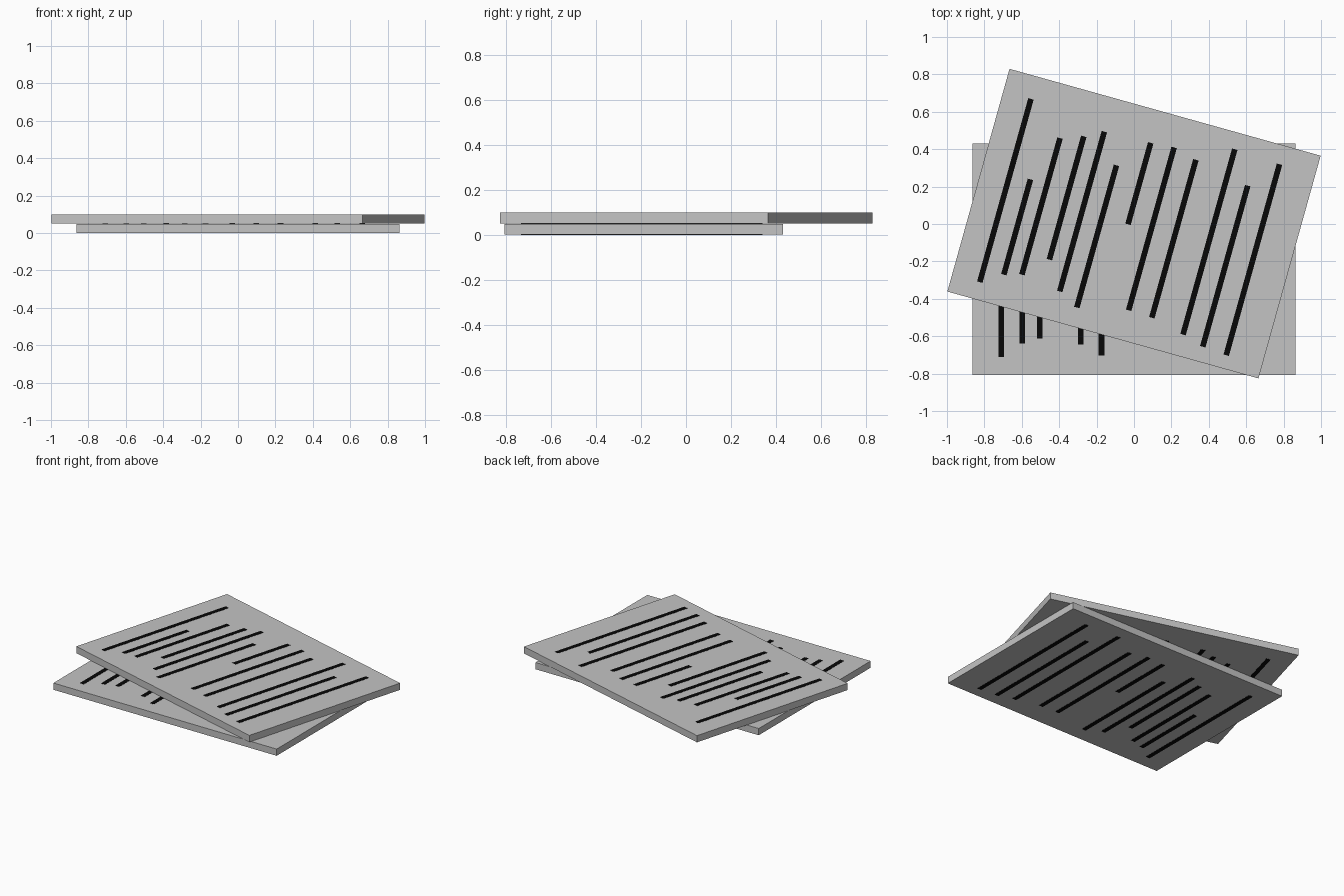
import bpy, bmesh, math
from mathutils import Matrix

if "Cube" in bpy.data.objects:
    bpy.data.objects.remove(bpy.data.objects["Cube"])

LENGTH, WIDTH, THICK = 1.727, 1.236, 0.05
SKIN = 0.0015          # how far the painted lines stand off the slab
LINE_W = 0.03

# x position, lower end, upper end of each line on a sheet
LINES = [(-0.71, -0.523, 0.494), (-0.597, -0.45, 0.079), (-0.504, -0.424, 0.334),
         (-0.384, -0.307, 0.377), (-0.285, -0.456, 0.431), (-0.174, -0.514, 0.275),
         (-0.03, -0.012, 0.44), (0.097, -0.454, 0.45), (0.227, -0.459, 0.418),
         (0.412, -0.501, 0.528), (0.531, -0.535, 0.359), (0.664, -0.545, 0.515)]


def material(name, rgb):
    m = bpy.data.materials.new(name)
    m.diffuse_color = (*rgb, 1)
    m.use_nodes = True
    m.node_tree.nodes["Principled BSDF"].inputs["Base Color"].default_value = m.diffuse_color
    return m


GREY = material("light_grey", (0.55, 0.55, 0.55))
BLACK = material("black", (0.002, 0.002, 0.002))


def boxes(name, mat, specs, loc, angle):
    """One object made of boxes given as (centre, size)."""
    bm = bmesh.new()
    for c, s in specs:
        bmesh.ops.create_cube(bm, size=1, matrix=Matrix.Translation(c) @ Matrix.Diagonal((*s, 1)))
    mesh = bpy.data.meshes.new(name)
    bm.to_mesh(mesh)
    bm.free()
    mesh.materials.append(mat)
    ob = bpy.data.objects.new(name, mesh)
    bpy.context.collection.objects.link(ob)
    ob.location = loc
    ob.rotation_euler.z = angle


def sheet(name, loc, angle):
    # slab, slightly thinner so the line plates reach the full thickness
    boxes(name + "_slab", GREY, [((0, 0, 0), (LENGTH, WIDTH, THICK - 2 * SKIN))], loc, angle)
    # line plates on both faces
    for side, sign in (("upper", 1), ("lower", -1)):
        z = sign * (THICK / 2 - SKIN)
        specs = [((x, (a + b) / 2, z), (LINE_W, b - a, 2 * SKIN - 0.0002)) for x, a, b in LINES]
        boxes(f"{name}_{side}_lines", BLACK, specs, loc, angle)


sheet("bottom_sheet", (0, -0.188, THICK / 2), 0)
sheet("top_sheet", (0, 0.002, THICK * 1.5), -math.radians(15.6))
